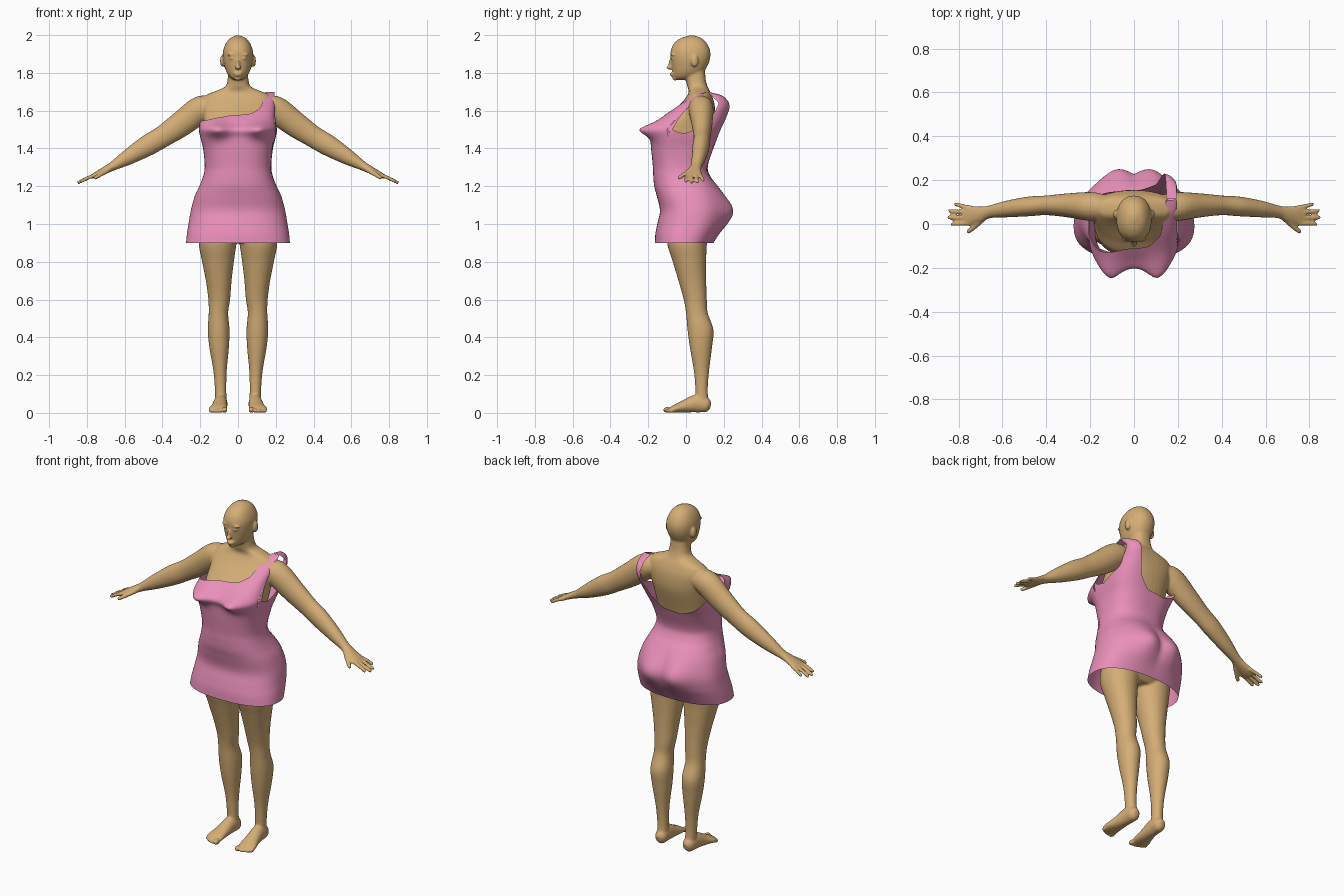
import bpy, bmesh, math
from mathutils import Vector, Matrix


def spline(keys, p):
    """Smooth interpolation of tuples whose first entry rises."""
    p = min(max(p, keys[0][0]), keys[-1][0])
    i = 0
    while i < len(keys) - 2 and p > keys[i + 1][0]:
        i += 1
    def slope(k):
        a, b = keys[max(k - 1, 0)], keys[min(k + 1, len(keys) - 1)]
        return [(v - u) / (b[0] - a[0]) for u, v in zip(a[1:], b[1:])]
    a, b = keys[i], keys[i + 1]
    h = b[0] - a[0]
    t = (p - a[0]) / h
    m0, m1 = slope(i), slope(i + 1)
    return [(2*t**3 - 3*t*t + 1)*u + (t**3 - 2*t*t + t)*h*s
            + (3*t*t - 2*t**3)*v + (t**3 - t*t)*h*r
            for u, v, s, r in zip(a[1:], b[1:], m0, m1)]


def power(c, n):
    return math.copysign(abs(c) ** (2 / n), c)


def skin_rings(bm, rings, cap=True):
    rows = [[bm.verts.new(p) for p in ring] for ring in rings]
    n = len(rows[0])
    for a, b in zip(rows, rows[1:]):
        for j in range(n):
            bm.faces.new((a[j], a[(j + 1) % n], b[(j + 1) % n], b[j]))
    if cap:
        bm.faces.new(rows[0])
        bm.faces.new(rows[-1])


def loft(bm, keys, side=1, n=2.2, segs=40):
    """Horizontal sections: z, x min, x max, y front, y back."""
    keys = sorted(keys)
    rings, count = [], 7 * (len(keys) - 1)
    for i in range(count + 1):
        z = keys[0][0] + (keys[-1][0] - keys[0][0]) * i / count
        x0, x1, y0, y1 = spline(keys, z)
        ring = []
        for j in range(segs):
            a = math.tau * j / segs
            ring.append((side * ((x0 + x1) / 2 + (x1 - x0) / 2 * power(math.cos(a), n)),
                         (y0 + y1) / 2 + (y1 - y0) / 2 * power(math.sin(a), n), z))
        rings.append(ring)
    skin_rings(bm, rings)


def tube(bm, pts, side=1, segs=20):
    """Path points: x, y, z, sideways radius, height radius."""
    keys = [(i, *p) for i, p in enumerate(pts)]
    count = 5 * (len(pts) - 1)
    samples = [spline(keys, i / 5) for i in range(count + 1)]
    rings = []
    for i, s in enumerate(samples):
        d = (Vector(samples[min(i + 1, count)][:3]) - Vector(samples[max(i - 1, 0)][:3])).normalized()
        u = d.cross(Vector((0, 0, 1))).normalized()
        v = u.cross(d)
        ring = []
        for j in range(segs):
            a = math.tau * j / segs
            p = Vector(s[:3]) + u * s[3] * math.cos(a) + v * s[4] * math.sin(a)
            ring.append((side * p.x, p.y, p.z))
        rings.append(ring)
    skin_rings(bm, rings)


def blob(bm, c, r):
    m = Matrix.Translation(c) @ Matrix.Diagonal((*r, 1))
    bmesh.ops.create_uvsphere(bm, u_segments=20, v_segments=12, radius=1, matrix=m)


def finish(bm, name, colour):
    bmesh.ops.recalc_face_normals(bm, faces=bm.faces)
    me = bpy.data.meshes.new(name)
    bm.to_mesh(me)
    bm.free()
    for f in me.polygons:
        f.use_smooth = True
    mat = bpy.data.materials.new(name)
    mat.diffuse_color = colour
    me.materials.append(mat)
    ob = bpy.data.objects.new(name, me)
    bpy.context.collection.objects.link(ob)
    return ob


body = bmesh.new()

# torso and neck: z, half width, y front, y back
torso = [(1.82, .052, -.01, .10), (1.76, .056, .0, .105), (1.725, .070, .008, .115),
         (1.705, .115, .015, .125), (1.685, .165, .01, .135), (1.64, .19, -.025, .15),
         (1.58, .185, -.085, .155), (1.53, .18, -.135, .15), (1.4, .165, -.15, .115),
         (1.3, .155, -.14, .095), (1.2, .185, -.135, .13), (1.1, .215, -.11, .18),
         (1.0, .22, -.11, .17), (.93, .2, -.1, .12), (.9, .17, -.07, .09)]
loft(body, [(z, -w, w, f, b) for z, w, f, b in torso], n=2.4)

# head
head = [(1.998, .012, .015, .045), (1.985, .04, -.025, .08), (1.96, .062, -.06, .108),
        (1.92, .078, -.08, .127), (1.88, .08, -.081, .128), (1.84, .073, -.076, .115),
        (1.80, .059, -.07, .09), (1.775, .04, -.064, .05), (1.763, .02, -.05, .01)]
loft(body, [(z, -w, w, f, b) for z, w, f, b in head])

# nose, lips and chin
blob(body, (0, -.088, 1.828), (.015, .016, .011))
blob(body, (0, -.080, 1.848), (.009, .014, .026))
blob(body, (0, -.074, 1.797), (.024, .012, .005))
blob(body, (0, -.073, 1.786), (.020, .012, .005))
blob(body, (0, -.058, 1.770), (.020, .014, .011))

leg = [(1.0, .0, .2, -.1, .14), (.9, .008, .208, -.1, .112), (.8, .022, .19, -.07, .107),
       (.7, .034, .17, -.04, .107), (.6, .042, .157, -.012, .11), (.53, .052, .155, 0, .115),
       (.44, .045, .16, .008, .145), (.35, .048, .152, .02, .138),
       (.22, .06, .13, .042, .122), (.12, .062, .122, .05, .115), (.05, .06, .12, .05, .12)]
arm = [(.14, .075, 1.62, .06, .055), (.2, .08, 1.605, .066, .072), (.3, .085, 1.53, .055, .068),
       (.4, .085, 1.462, .045, .058), (.48, .08, 1.415, .045, .056), (.58, .068, 1.355, .038, .042),
       (.66, .055, 1.308, .029, .025), (.7, .045, 1.287, .036, .02),
       (.75, .04, 1.262, .045, .015), (.775, .04, 1.25, .04, .011)]
foot = [(.09, .13, .035, .015, .02), (.09, .11, .04, .033, .038), (.092, .06, .05, .036, .048),
        (.098, -.01, .034, .042, .033), (.105, -.06, .022, .05, .021), (.107, -.085, .014, .046, .013)]

for s in (1, -1):
    # limbs
    loft(body, leg, s, n=2.1)
    tube(body, arm, s)
    tube(body, foot, s)
    # ears, brows and eyelids
    blob(body, (s * .083, .045, 1.863), (.012, .02, .032))
    blob(body, (s * .032, -.070, 1.897), (.026, .012, .006))
    blob(body, (s * .031, -.070, 1.877), (.015, .010, .007))
    # fingers and thumb
    for y0, y1, x in ((.004, .0, .835), (.028, .03, .85), (.052, .06, .845), (.074, .09, .82)):
        z = 1.26 - (x - .75) * .4
        tube(body, [(.745, y0, 1.262, .011, .011), ((x + .745) / 2, (y0 + y1) / 2, (z + 1.266) / 2, .010, .010),
                    (x - .006, y1, z, .009, .009), (x, y1, z - .003, .004, .004)], s, 12)
    tube(body, [(.685, .03, 1.288, .016, .014), (.72, -.005, 1.266, .013, .012),
                (.755, -.035, 1.245, .010, .010), (.76, -.04, 1.242, .004, .004)], s, 12)
    # toes
    for x, y, r in ((.07, -.098, .016), (.093, -.1, .011), (.111, -.095, .011),
                    (.128, -.087, .010), (.143, -.076, .010)):
        blob(body, (s * x, y, r), (r * .9, r * 1.5, r))

body = finish(body, "body", (.66, .42, .18, 1))
fuse = body.modifiers.new("fuse", 'REMESH')
fuse.mode = 'VOXEL'
fuse.voxel_size = .006
fuse.use_smooth_shade = True
soft = body.modifiers.new("soften", 'SMOOTH')
soft.factor = .5
soft.iterations = 4

# dress sections: z, half width, y front, y back, squareness
sections = [(.9, .275, -.165, .145, 2.4), (.95, .27, -.162, .172, 2.4), (1.0, .262, -.152, .195, 2.4),
            (1.07, .25, -.138, .205, 2.4), (1.15, .228, -.155, .188, 2.4), (1.2, .205, -.168, .165, 2.4),
            (1.25, .185, -.173, .13, 2.4), (1.3, .176, -.175, .115, 2.4), (1.4, .185, -.185, .145, 2.7),
            (1.46, .2, -.19, .17, 3), (1.5, .207, -.2, .19, 3.2), (1.53, .204, -.165, .205, 3.4),
            (1.57, .2, -.12, .225, 3.6), (1.62, .2, -.055, .24, 4), (1.66, .2, .005, .225, 4),
            (1.685, .2, .05, .185, 4), (1.7, .2, .11, .115, 4)]
# upper edge height by angle: left armhole, front neckline, right underarm, open back
edge = [(0, 1.48), (10, 1.5), (16, 1.58), (20, 1.7), (58, 1.7), (63, 1.66), (70, 1.615), (82, 1.585),
        (100, 1.568), (130, 1.552), (160, 1.545), (180, 1.53), (205, 1.5), (230, 1.45),
        (255, 1.42), (275, 1.43), (288, 1.49), (297, 1.59), (303, 1.7), (340, 1.7),
        (344, 1.6), (350, 1.51), (360, 1.48)]


def edge_height(deg):
    for (a, u), (b, v) in zip(edge, edge[1:]):
        if deg <= b:
            return u + (v - u) * (deg - a) / (b - a)


COLS, ROWS = 180, 60
rings = []
for i in range(ROWS + 1):
    ring = []
    for j in range(COLS):
        deg = 360 * j / COLS
        a = math.radians(deg)
        z = .9 + (edge_height(deg) - .9) * i / ROWS
        w, f, b, n = spline(sections, z)
        x = w * power(math.cos(a), n)
        y = (f + b) / 2 - (b - f) / 2 * power(math.sin(a), n)
        if math.sin(a) > 0:      # bust
            y -= .058 * math.sin(a) * math.exp(-((abs(x) - .115) / .06) ** 2 - ((z - 1.5) / .042) ** 2)
        else:                    # seat
            y -= .05 * math.sin(a) * math.exp(-((abs(x) - .08) / .09) ** 2 - ((z - 1.07) / .09) ** 2)
        ring.append((x, y, z))
    rings.append(ring)
dress = bmesh.new()
skin_rings(dress, rings, cap=False)
bmesh.ops.remove_doubles(dress, verts=dress.verts, dist=.0005)
finish(dress, "one_shoulder_dress", (.83, .28, .49, 1))
